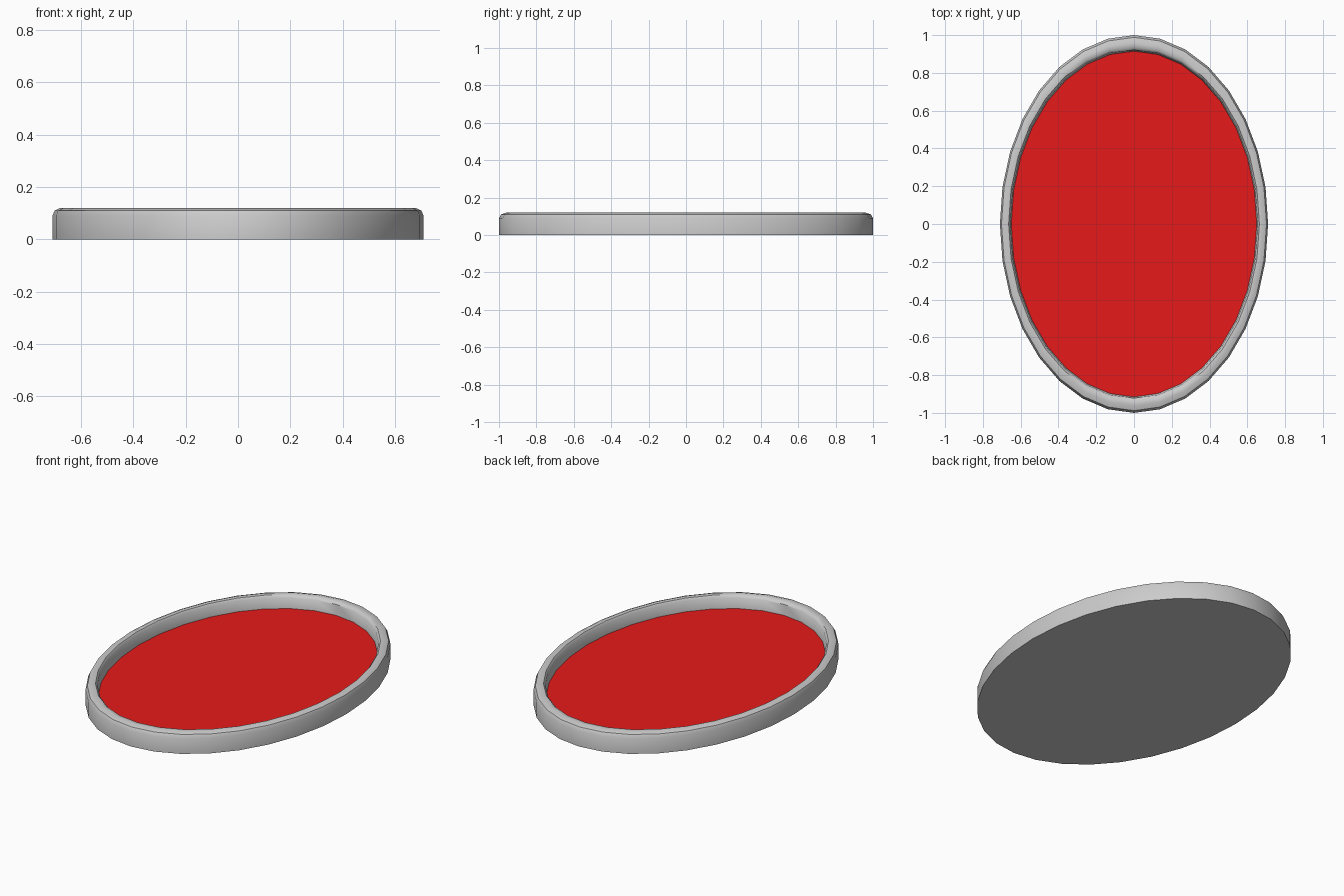
import bpy, bmesh, math

if "Cube" in bpy.data.objects:
    bpy.data.objects.remove(bpy.data.objects["Cube"])

SIDES = 32
RX, RY = 0.71, 1.0


def ring(bm, r, z):
    return [bm.verts.new((RX * r * math.sin(2 * math.pi * i / SIDES),
                          RY * r * math.cos(2 * math.pi * i / SIDES), z))
            for i in range(SIDES)]


def make_object(name, bm):
    bmesh.ops.recalc_face_normals(bm, faces=bm.faces)
    mesh = bpy.data.meshes.new(name)
    bm.to_mesh(mesh)
    bm.free()
    obj = bpy.data.objects.new(name, mesh)
    bpy.context.collection.objects.link(obj)
    bpy.context.view_layer.objects.active = obj
    obj.select_set(True)
    bpy.ops.object.shade_smooth_by_angle(angle=math.radians(40))
    obj.select_set(False)
    return obj


# Oval tray: closed base, rounded outer rim, recessed floor
FLOOR_Z = 0.044
profile = [(1.0, 0.0), (1.0, 0.09), (0.988, 0.11), (0.96, 0.119),
           (0.935, 0.117), (0.922, 0.105), (0.915, FLOOR_Z)]
bm = bmesh.new()
rings = [ring(bm, r, z) for r, z in profile]
for a, b in zip(rings, rings[1:]):
    for i in range(SIDES):
        j = (i + 1) % SIDES
        bm.faces.new((a[i], a[j], b[j], b[i]))
bm.faces.new(rings[0])
floor = bm.faces.new(rings[-1])
tray = make_object("oval_tray", bm)

# Red floor panel is the recessed face of the tray
grey = bpy.data.materials.new("grey_rim")
grey.diffuse_color = (0.8, 0.8, 0.8, 1)
grey.use_nodes = True
grey.node_tree.nodes["Principled BSDF"].inputs["Base Color"].default_value = grey.diffuse_color
red = bpy.data.materials.new("red_floor")
red.diffuse_color = (0.8, 0.01, 0.01, 1)
red.use_nodes = True
red.node_tree.nodes["Principled BSDF"].inputs["Base Color"].default_value = red.diffuse_color
tray.data.materials.append(grey)
tray.data.materials.append(red)
tray.data.polygons[len(tray.data.polygons) - 1].material_index = 1
